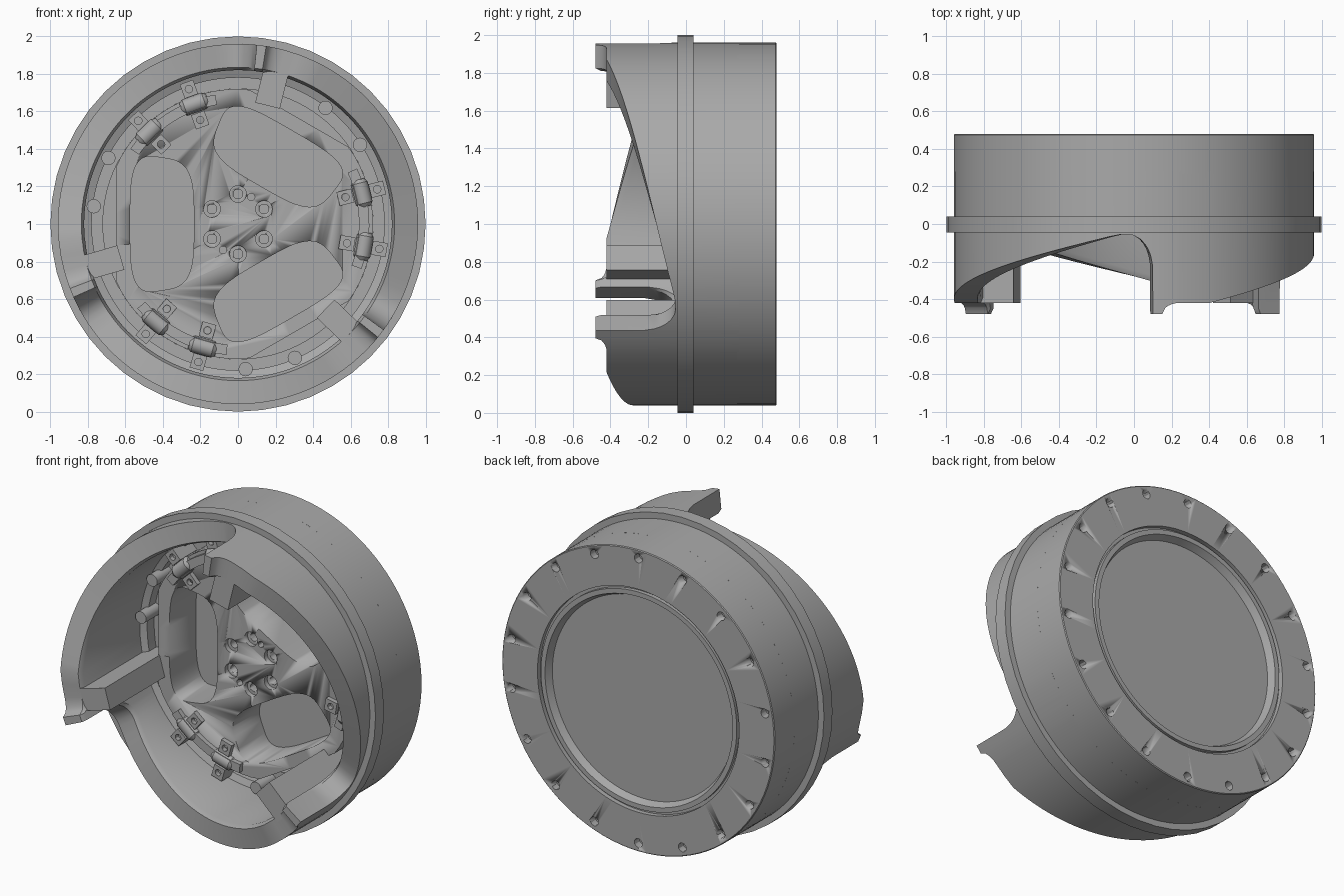
import bpy, bmesh
from math import sin, cos, radians, pi, sqrt

if "Cube" in bpy.data.objects:
    bpy.data.objects.remove(bpy.data.objects["Cube"])

grey = bpy.data.materials.new("metal grey")
grey.use_nodes = True
grey.diffuse_color = (0.4, 0.4, 0.4, 1)
grey.node_tree.nodes["Principled BSDF"].inputs["Base Color"].default_value = (0.4, 0.4, 0.4, 1)


def polar(r, deg, y):
    a = radians(deg)
    return (r * cos(a), y, 1 + r * sin(a))


def finish(bm, name, smooth=True):
    bmesh.ops.remove_doubles(bm, verts=bm.verts, dist=1e-5)
    bmesh.ops.recalc_face_normals(bm, faces=bm.faces)
    me = bpy.data.meshes.new(name)
    bm.to_mesh(me)
    bm.free()
    ob = bpy.data.objects.new(name, me)
    bpy.context.collection.objects.link(ob)
    me.materials.append(grey)
    if smooth:
        bpy.ops.object.select_all(action="DESELECT")
        ob.select_set(True)
        bpy.context.view_layer.objects.active = ob
        bpy.ops.object.shade_smooth_by_angle(angle=radians(30))
    return ob


def sections(name, rings, closed=True, smooth=True):
    """Bridge matching cross-section rings; cap the ends if open."""
    bm = bmesh.new()
    vs = [[bm.verts.new(p) for p in ring] for ring in rings]
    n = len(vs[0])
    for i in range(len(vs) - (0 if closed else 1)):
        a, b = vs[i], vs[(i + 1) % len(vs)]
        for j in range(n):
            k = (j + 1) % n
            bm.faces.new((a[j], a[k], b[k], b[j]))
    if not closed:
        bm.faces.new(vs[0])
        bm.faces.new(vs[-1])
    return finish(bm, name, smooth)


def lathe(name, profile, n=96):
    return sections(name, [[polar(r, 360 * i / n, y) for r, y in profile] for i in range(n)])


def arc_block(name, r0, r1, a0, a1, y0, y1, n=12):
    rings = []
    for i in range(n + 1):
        a = a0 + (a1 - a0) * i / n
        rings.append([polar(r0, a, y0), polar(r1, a, y0), polar(r1, a, y1), polar(r0, a, y1)])
    return sections(name, rings, closed=False)


def prism(name, outline, y0, y1, smooth=True):
    """Extrude an (x, z) outline along y."""
    return sections(name, [[(x, y, z) for x, z in outline] for y in (y0, y1)], False, smooth)


def spot(r, deg, radius, n=20):
    """Circle outline centred at a polar position."""
    x, _, z = polar(r, deg, 0)
    return [(x + radius * cos(2 * pi * i / n), z + radius * sin(2 * pi * i / n)) for i in range(n)]


def radial_box(name, r0, r1, deg, width, y0, y1):
    c, s, w = cos(radians(deg)), sin(radians(deg)), width / 2
    corners = ((r0, -w), (r1, -w), (r1, w), (r0, w))
    return prism(name, [(u * c - v * s, 1 + u * s + v * c) for u, v in corners], y0, y1, False)


def cut(ob, cutters):
    for c in cutters:
        m = ob.modifiers.new("cut", "BOOLEAN")
        m.object, m.solver = c, "EXACT"
        bpy.context.view_layer.objects.active = ob
        bpy.ops.object.modifier_apply(modifier=m.name)
        bpy.data.objects.remove(c)


# Helical front wall: three ramps, each ending in a hooked tooth
STEP = 84


def front_edge(t):
    if t < 3:
        return -0.48
    if t < 9:
        return -0.42 - 0.06 * (1 - sqrt(max(0, 1 - (1 - (t - 3) / 6) ** 2)))
    if t < 19:
        return -0.42
    if t < 108:
        return -0.42 + 0.36 * (t - 19) / 89
    if t < 112:
        return -0.055
    return -0.055 - 0.19 * (1 - sqrt(max(0, 1 - ((t - 112) / 8) ** 2)))


ramp = [0, 3, 4, 5, 6, 7.5, 9, 14] + list(range(19, 109, 3)) + [110, 112, 114, 116, 117.5, 118.5, 119.3, 119.95]
rings = []
for k in range(3):
    for t in ramp:
        h, a = front_edge(t), STEP - 120 * k - t
        rings.append([polar(r, a, y) for r, y in
                      ((0.96, 0.28), (0.96, h), (0.835, h), (0.82, h + 0.03), (0.82, 0.28))])
sections("front_wall", rings)

# Rear housing with grooved, recessed cover
housing = lathe("rear_housing", [
    (0.96, 0.27), (0.96, 0.475), (0.955, 0.48), (0.71, 0.48), (0.71, 0.45), (0.69, 0.45), (0.69, 0.475),
    (0.66, 0.475), (0.64, 0.43), (0, 0.43), (0, 0.40), (0.72, 0.40), (0.72, 0.27)])
cut(housing, [prism("bolt_cutter", spot(0.905, 90 + 20 * i, 0.028, 12), 0.43, 0.6) for i in range(18)])

# Outer flange and inner step ring
lathe("outer_flange", [(0.94, -0.045), (1.0, -0.045), (1.0, 0.04), (0.94, 0.04)], 48)
lathe("inner_step_ring", [(0.78, 0.2), (0.83, 0.18), (0.83, 0.28), (0.78, 0.28)])

# Hub plate: clipped triangle with three windows and a bolt circle
outline = []
for a in range(0, 360, 5):
    off = (a % 120) - 60
    r = min(0.72, 0.65 / max(0.1, cos(radians(off))))
    x, _, z = polar(r, a, 0)
    outline.append((x, z))
plate = prism("hub_plate", outline, 0.13, 0.405)


def power(v):
    return abs(v) ** 0.55 * (1 if v > 0 else -1)


cutters = []
for deg in (60, 180, 300):
    c, s = cos(radians(deg)), sin(radians(deg))
    window = []
    for i in range(48):
        q = 2 * pi * (i + 0.5) / 48
        u = 0.405 + 0.17 * power(cos(q))
        v = 0.375 * power(sin(q)) * (0.78 + 0.4 * u)
        window.append((u * c - v * s, 1 + u * s + v * c))
    cutters.append(prism("window_cutter", window, 0, 0.398))
for i in range(6):
    cutters.append(prism("counterbore_cutter", spot(0.16, 90 + 60 * i, 0.045), 0.1, 0.16))
    cutters.append(prism("bolt_hole_cutter", spot(0.16, 90 + 60 * i, 0.025), 0.12, 0.25))
for a in (64, 240):
    cutters.append(prism("pin_hole_cutter", spot(0.16, a, 0.02, 12), 0.1, 0.2))
cut(plate, cutters)

for k in range(3):
    base = 120 * k
    # Driving bar beside each tooth
    radial_box("tooth_bar", 0.65, 0.86, base + 76, 0.135, -0.42, 0.3)
    # Curved shoe and its clamps
    arc_block("clamp_shoe", 0.645, 0.7, base - 20, base + 25, 0.1, 0.35)
    for a in (-10, 14):
        d = base + a
        radial_box("clamp_arm", 0.6, 0.79, d, 0.055, 0.13, 0.28)
        for r in (0.59, 0.765):
            lug = radial_box("clamp_lug", r - 0.04, r + 0.04, d, 0.075, 0.1, 0.28)
            cut(lug, [prism("screw_cutter", spot(r, d, 0.02, 12), 0.05, 0.16)])
        # Barrel lying across the clamp
        bar = []
        for w, v in ((0.03, -0.075), (0.045, -0.055), (0.045, 0.055), (0.03, 0.075)):
            c, s = cos(radians(d)), sin(radians(d))
            ring = []
            for i in range(16):
                q = 2 * pi * i / 16
                u = 0.68 + w * cos(q)
                ring.append((u * c - v * s, 0.13 + w * sin(q), 1 + u * s + v * c))
            bar.append(ring)
        sections("clamp_barrel", bar, False)
    # Guide pins on the step ring
    for a in (33, 53):
        prism("guide_pin", spot(0.775, base + a, 0.038, 16), 0.12, 0.3)
